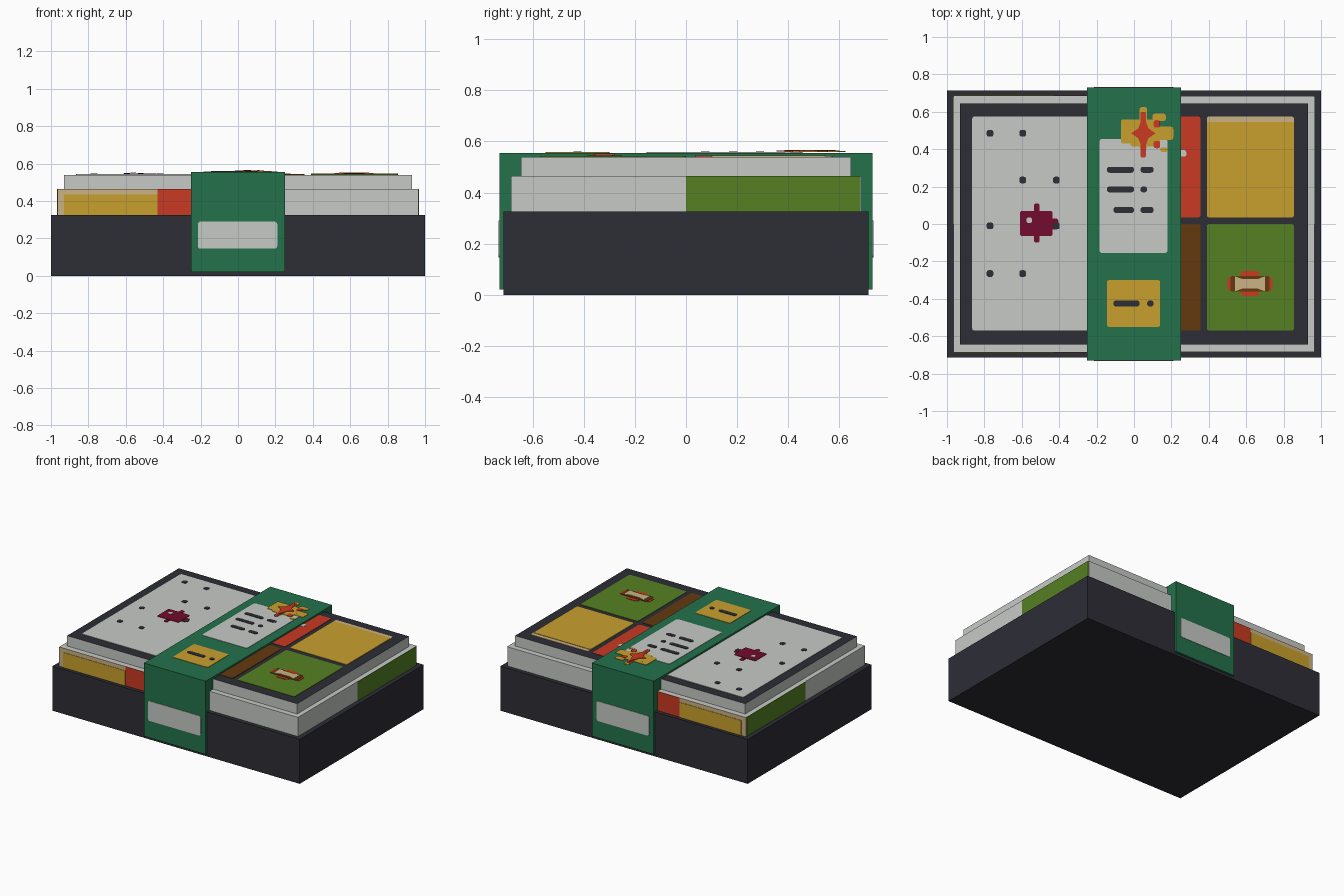
import bpy, bmesh, math
from mathutils import Vector, Matrix

cube = bpy.data.objects.get("Cube")
if cube:
    bpy.data.objects.remove(cube, do_unlink=True)


def material(name, rgb):
    linear = [((c / 255 + 0.055) / 1.055) ** 2.4 if c > 10 else c / 3295 for c in rgb]
    mat = bpy.data.materials.new(name)
    mat.use_nodes = True
    mat.diffuse_color = (*linear, 1)
    mat.node_tree.nodes["Principled BSDF"].inputs["Base Color"].default_value = (*linear, 1)
    return mat


charcoal = material("charcoal", (45, 45, 54))
rice = material("rice_grey", (198, 202, 198))
green = material("wrap_green", (36, 113, 75))
olive = material("leaf_green", (85, 128, 34))
yellow = material("egg_yellow", (201, 160, 46))
red = material("tomato_red", (201, 58, 34))
brown = material("sauce_brown", (100, 57, 15))
plum = material("plum", (116, 11, 46))
cream = material("cream", (203, 178, 133))


def finish(name, bm, *mats):
    bmesh.ops.recalc_face_normals(bm, faces=bm.faces)
    mesh = bpy.data.meshes.new(name)
    bm.to_mesh(mesh)
    bm.free()
    for mat in mats:
        mesh.materials.append(mat)
    obj = bpy.data.objects.new(name, mesh)
    bpy.context.collection.objects.link(obj)
    return obj


def box(name, half_x, half_y, z0, z1, *mats):
    """Centred box; a second material goes on the top face."""
    bm = bmesh.new()
    bmesh.ops.create_cube(bm, size=1)
    for v in bm.verts:
        v.co = (v.co.x * 2 * half_x, v.co.y * 2 * half_y, z0 if v.co.z < 0 else z1)
    bm.normal_update()
    for f in bm.faces:
        f.material_index = int(len(mats) > 1 and f.normal.z > 0.5)
    return finish(name, bm, *mats)


def rounded(u0, u1, v0, v1, radius):
    """Outline of a rectangle with rounded corners."""
    r = min(radius, (u1 - u0) / 2 - 0.0005, (v1 - v0) / 2 - 0.0005)
    corners = [(u1 - r, v1 - r), (u0 + r, v1 - r), (u0 + r, v0 + r), (u1 - r, v0 + r)]
    return [(cu + r * math.cos(a), cv + r * math.sin(a))
            for i, (cu, cv) in enumerate(corners)
            for a in [math.pi / 2 * (i + k / 4) for k in range(5)]]


def star(cu, cv, outer_u, outer_v, inner, points):
    out = []
    for i in range(points * 2):
        a = math.pi * i / points
        ru, rv = (outer_u, outer_v) if i % 2 == 0 else (inner, inner)
        out.append((cu + ru * math.cos(a), cv + rv * math.sin(a)))
    return out


# Planes that plates lie on, as matrices from (u, v, out) to the model
def plane(u, v, out, offset):
    m = Matrix((u, v, out)).transposed().to_4x4()
    m.translation = Vector(out) * offset
    return m


X, Y, Z = Vector((1, 0, 0)), Vector((0, 1, 0)), Vector((0, 0, 1))
STEP = 0.003
LID, WRAP = 0.54, 0.555


def top(z, layer=0):
    return plane(X, Y, Z, z + layer * STEP)


def plate(name, mat, outline, where):
    bm = bmesh.new()
    face = bm.faces.new([bm.verts.new((u, v, 0)) for u, v in outline])
    ext = bmesh.ops.extrude_face_region(bm, geom=[face])
    bmesh.ops.translate(bm, vec=(0, 0, STEP),
                        verts=[g for g in ext["geom"] if isinstance(g, bmesh.types.BMVert)])
    bm.transform(where)
    return finish(name, bm, mat)


def panel(name, mat, u0, u1, v0, v1, where, radius=0.012):
    return plate(name, mat, rounded(u0, u1, v0, v1, radius), where)


# Stacked tiers and wrapping band
box("base_tray", 1, 0.715, 0, 0.325, charcoal)
box("middle_tier", 0.965, 0.685, 0.32, 0.465, rice)
box("upper_tier", 0.93, 0.645, 0.46, LID, rice, charcoal)
box("wrap_band", 0.25, 0.73, 0.02, WRAP, green)

# Side pictures on the middle tier, the same on opposite sides
for sign, side in ((-1, "front"), (1, "back")):
    def wall(layer):
        return plane(X, Z, Y * sign, 0.685 + layer * STEP)
    panel(side + "_cream_side", cream, -0.965, -0.43, 0.325, 0.465, wall(0), 0.001)
    panel(side + "_egg_side", yellow, -0.93, -0.43, 0.325, 0.435, wall(1), 0.001)
    panel(side + "_red_side", red, -0.43, -0.1, 0.325, 0.465, wall(0), 0.001)
    panel(side + "_wrap_label", rice, -0.215, 0.21, 0.145, 0.29,
          plane(X, Z, Y * sign, 0.73), 0.015)
for sign, side in ((-1, "right"), (1, "left")):
    panel(side + "_leaf_side", olive, 0, 0.68, 0.325, 0.465,
          plane(Y, Z, X * sign, 0.965), 0.001)

# Food compartments
panel("rice_bed", rice, -0.865, -0.1, -0.57, 0.575, top(LID))
panel("red_food", red, 0.03, 0.355, 0.035, 0.575, top(LID))
panel("brown_food", brown, 0.03, 0.355, -0.57, 0, top(LID))
panel("egg_edge", cream, 0.39, 0.855, 0.1, 0.575, top(LID))
panel("egg_food", yellow, 0.39, 0.855, 0.035, 0.545, top(LID, 1))
panel("leaf_food", olive, 0.39, 0.855, -0.57, 0, top(LID))
panel("red_food_spot", rice, 0.24, 0.28, 0.36, 0.395, top(LID, 1))

# Sesame seeds
seeds = [(-0.77, 0.485), (-0.595, 0.485), (-0.595, 0.235), (-0.415, 0.235),
         (-0.77, -0.01), (-0.415, -0.01), (-0.77, -0.265), (-0.595, -0.265)]
for i, (x, y) in enumerate(seeds):
    panel(f"sesame_seed_{i}", charcoal, x - 0.018, x + 0.018, y - 0.018, y + 0.018, top(LID, 1))

# Pickled plum
panel("plum_body", plum, -0.61, -0.435, -0.065, 0.07, top(LID, 2))
panel("plum_nubs", plum, -0.535, -0.505, -0.1, 0.11, top(LID, 1))
panel("plum_tip", plum, -0.45, -0.405, -0.03, 0.03, top(LID, 1)).location.z = -STEP / 3
panel("plum_glint", rice, -0.575, -0.545, 0.005, 0.035, top(LID, 3))

# Roll on the leaf
panel("roll_red_rim", red, 0.57, 0.67, -0.385, -0.25, top(LID, 1), 0.02)
panel("roll_red_ends", red, 0.5, 0.74, -0.355, -0.285, top(LID, 1)).location.z = STEP / 4
panel("roll_brown", brown, 0.515, 0.725, -0.362, -0.277, top(LID, 2))
waist = [(0.54, -0.36), (0.58, -0.345), (0.66, -0.345), (0.70, -0.36)]
plate("roll_cream", cream, waist + [(u, -0.64 - v) for u, v in reversed(waist)], top(LID, 3))

# Cards on top of the band
panel("pale_card", rice, -0.185, 0.18, -0.155, 0.455, top(WRAP), 0.015)
panel("yellow_card", yellow, -0.145, 0.14, -0.55, -0.3, top(WRAP))
dashes = [(-0.145, 0, 0.29), (0.035, 0.105, 0.29), (-0.145, 0, 0.185), (0.035, 0.07, 0.185),
          (-0.11, 0, 0.075), (0.035, 0.105, 0.075), (-0.11, 0.03, -0.425), (0.07, 0.105, -0.425)]
for i, (u0, u1, v) in enumerate(dashes):
    panel(f"card_dash_{i}", charcoal, u0, u1, v - 0.016, v + 0.016, top(WRAP, 1), 0.014)

# Flower ornament on the band
petals = [(-0.07, 0.21, 0.45, 0.52), (-0.07, 0, 0.43, 0.56), (-0.02, 0.14, 0.415, 0.56),
          (0.1, 0.17, 0.55, 0.59), (0.14, 0.18, 0.385, 0.41), (0.03, 0.07, 0.4, 0.625)]
for i, (u0, u1, v0, v1) in enumerate(petals):
    petal = panel(f"flower_petal_{i}", yellow, u0, u1, v0, v1, top(WRAP, 1))
    petal.location.z = i * STEP / 20
panel("flower_red_stem", red, 0.035, 0.065, 0.355, 0.6, top(WRAP, 2))
plate("flower_red_star", red, star(0.05, 0.485, 0.065, 0.1, 0.038, 4), top(WRAP, 3))
for i, v in enumerate((0.425, 0.535)):
    panel(f"flower_red_dot_{i}", red, 0.105, 0.14, v - 0.02, v + 0.02, top(WRAP, 2))
